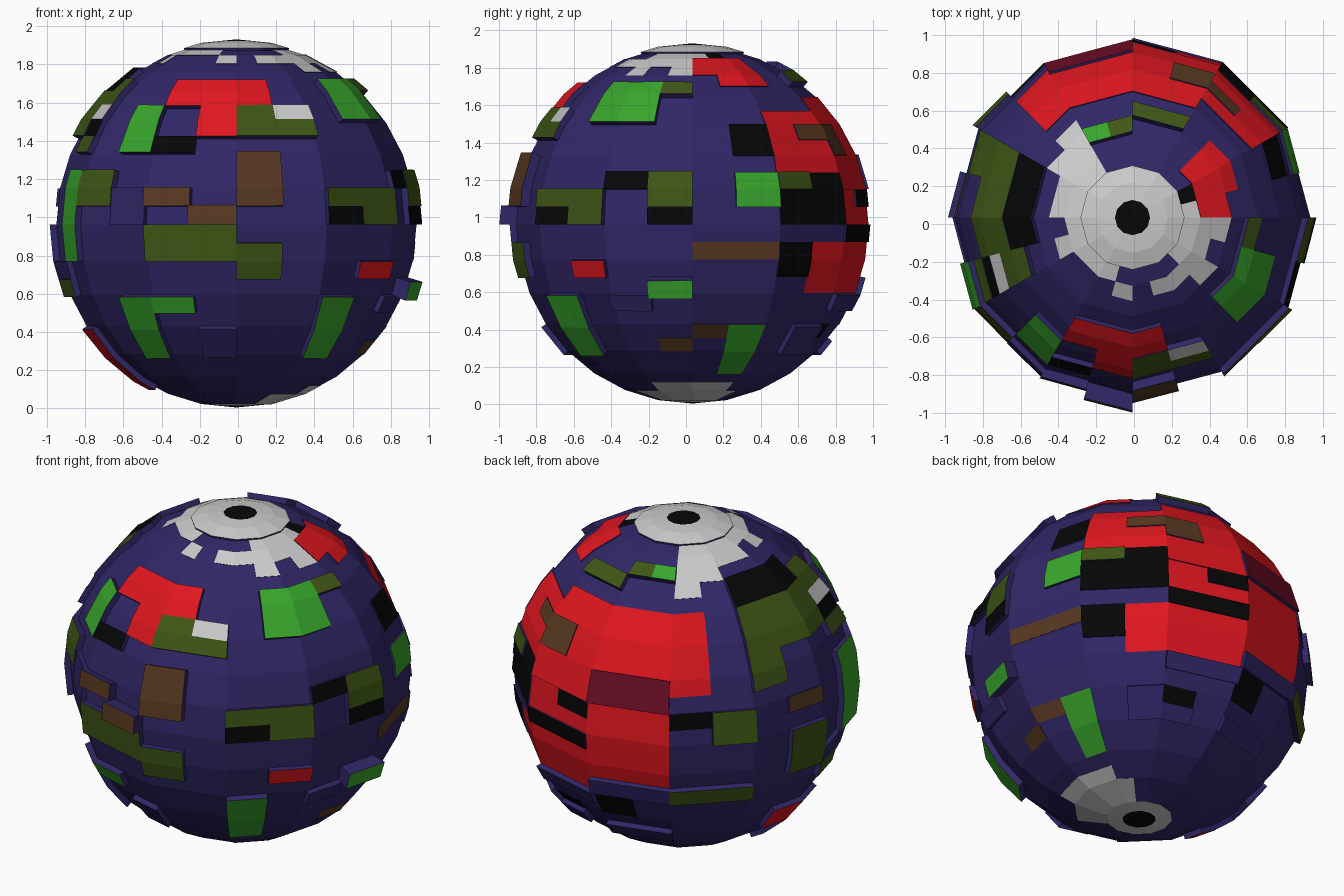
import bpy, math
from mathutils import Vector

if "Cube" in bpy.data.objects:
    bpy.data.objects.remove(bpy.data.objects["Cube"])

R, RZ = 0.942, 0.957         # horizontal and vertical radius
CENTRE = Vector((-0.008, 0.034, 0.962))
COLS, ROWS = 24, 16          # 12 flat segments and 16 flat rings, each halved


def material(name, rgb):
    m = bpy.data.materials.new(name)
    m.diffuse_color = (*rgb, 1)
    m.use_nodes = True
    m.node_tree.nodes["Principled BSDF"].inputs["Base Color"].default_value = m.diffuse_color
    return m


def corner(c, r):
    t, p = math.radians(15 * c), math.radians(5.625 * r)
    return Vector((R * math.sin(t) * math.cos(p), -R * math.cos(t) * math.cos(p), RZ * math.sin(p)))


def point(c, r, lift):
    # odd grid points lie on the flat facets between the even ones
    cs = (c - c % 2, c + c % 2)
    rs = (r - r % 2, r + r % 2)
    v = sum((corner(a, b) for a in cs for b in rs), Vector()) / 4
    return CENTRE + v + v.normalized() * lift


cells = {(c, r): ("ocean", 0.0) for c in range(COLS) for r in range(-ROWS, ROWS)}


def paint(name, lift, rects):
    # each rectangle: column, row, width, height in grid cells
    for c0, r0, w, h in rects:
        for c in range(c0, c0 + w):
            for r in range(r0, r0 + h):
                cells[c % COLS, r] = (name, lift)


# raised ocean blocks
paint("ocean", 0.03, [(-1, -8, 1, 2), (-3, 0, 1, 2), (4, -5, 1, 1), (12, -4, 2, 1),
                      (10, -5, 2, 1), (12, -8, 2, 1), (9, -8, 2, 2), (18, -3, 1, 1)])
# polar ice caps
paint("ice", 0.012, [(0, 13, 24, 3)])
paint("ice", 0.0, [(0, -16, 24, 2)])
paint("ice", 0.002, [(14, 12, 9, 1), (3, 12, 4, 1), (14, 9, 1, 4), (15, 10, 1, 3),
                     (16, 11, 2, 2), (19, 11, 1, 2), (3, 10, 1, 3), (5, 10, 1, 3),
                     (2, 11, 1, 1), (4, 11, 1, 1), (23, 11, 1, 1), (1, 11, 1, 1),
                     (2, -14, 7, 2), (4, -12, 4, 1)])
paint("rock", 0.012, [(0, 15, 24, 1)])
paint("rock", 0.0, [(0, -16, 24, 1)])
# red land: front, top right, big back continent, lower left
paint("red_land", 0.03, [(-2, 7, 3, 2), (-1, 5, 1, 2), (3, -3, 1, 1),
                         (17, -8, 2, 2), (18, -11, 1, 3)])
paint("red_land", 0.006, [(7, 9, 2, 3), (6, 10, 1, 2)])
paint("red_land", 0.006, [(8, 3, 4, 4), (10, 2, 2, 6), (12, 4, 2, 4), (14, 3, 1, 5)])
paint("red_land", 0.0, [(10, -1, 2, 3), (9, -4, 3, 3), (12, -3, 2, 5)])
paint("dark_red_land", 0.02, [(12, 2, 2, 2)])
# olive land
paint("olive_land", 0.035, [(0, 5, 2, 2), (-2, -2, 2, 2), (0, -3, 1, 2), (2, 1, 2, 1),
                            (3, 0, 1, 1), (5, 1, 1, 2), (5, 8, 1, 1), (20, 1, 1, 2),
                            (16, 5, 4, 3), (16, 3, 1, 2), (19, 4, 1, 1), (19, 7, 1, 2),
                            (15, 0, 1, 2), (17, -3, 1, 3), (14, -4, 2, 1), (18, -4, 1, 1),
                            (12, 10, 1, 1), (10, 9, 2, 1)])
# black rock
paint("rock", 0.03, [(-2, 4, 1, 1), (2, 0, 1, 1), (4, 2, 1, 1), (5, 0, 1, 1),
                     (16, 8, 3, 2), (19, 5, 1, 2)])
paint("rock", 0.01, [(7, 4, 1, 2), (8, 0, 2, 3), (8, -3, 1, 2), (10, -1, 2, 1),
                     (11, 1, 1, 1), (14, 1, 1, 1)])
paint("rock", 0.003, [(7, 12, 1, 1), (12, -6, 1, 2), (10, -7, 1, 1)])
paint("olive_land", 0.02, [(8, 2, 1, 1)])
# green land
paint("green_land", 0.035, [(-3, 4, 1, 3), (3, 6, 2, 3), (2, -8, 1, 4), (-3, -8, 1, 4),
                            (-2, -5, 1, 1), (19, -2, 1, 5), (13, 10, 1, 1)])
paint("green_land", 0.015, [(7, 1, 1, 2)])
paint("green_land", 0.08, [(5, -4, 1, 1)])
paint("green_land", 0.003, [(7, -10, 1, 4)])
# brown land
paint("brown_land", 0.05, [(0, 1, 1, 3), (-2, 1, 1, 1)])
paint("brown_land", 0.09, [(-1, 0, 1, 1)])
paint("brown_land", 0.012, [(9, 5, 2, 1), (10, 4, 1, 1), (17, 1, 1, 1)])
paint("brown_land", 0.003, [(6, -2, 2, 1), (6, -7, 1, 1), (5, -8, 1, 1)])
# small ice tiles on the olive land
paint("ice", 0.036, [(1, 6, 1, 1), (19, 6, 1, 1)])

COLOURS = {
    "ocean": (0.03, 0.02, 0.135),
    "ice": (0.53, 0.53, 0.53),
    "rock": (0.002, 0.002, 0.002),
    "red_land": (0.75, 0.008, 0.014),
    "dark_red_land": (0.15, 0.004, 0.018),
    "olive_land": (0.05, 0.095, 0.008),
    "green_land": (0.04, 0.38, 0.025),
    "brown_land": (0.1, 0.042, 0.016),
}
mats = {n: material(n, rgb) for n, rgb in COLOURS.items()}

# one object per terrain kind: tile tops plus ocean-coloured walls down to lower neighbours
for name in COLOURS:
    verts, faces, slots = [], [], []

    def face(pts, slot):
        pts = [p for i, p in enumerate(pts) if (p - pts[i - 1]).length > 1e-5]
        if len(pts) > 2:
            faces.append(range(len(verts), len(verts) + len(pts)))
            verts.extend(pts)
            slots.append(slot)

    for (c, r), (kind, h) in cells.items():
        if kind != name:
            continue
        ring = [(c, r), (c + 1, r), (c + 1, r + 1), (c, r + 1)]
        face([point(*k, h) for k in ring], 0)
        for i, (dc, dr) in enumerate([(0, -1), (1, 0), (0, 1), (-1, 0)]):
            low = cells.get(((c + dc) % COLS, r + dr), (kind, h))[1]
            if low < h:
                a, b = ring[i], ring[(i + 1) % 4]
                face([point(*a, low), point(*b, low), point(*b, h), point(*a, h)], 1)
    me = bpy.data.meshes.new(name)
    me.from_pydata(verts, [], faces)
    me.materials.append(mats[name])
    me.materials.append(mats["ocean"])
    me.polygons.foreach_set("material_index", slots)
    me.update()
    bpy.context.collection.objects.link(bpy.data.objects.new(name, me))
